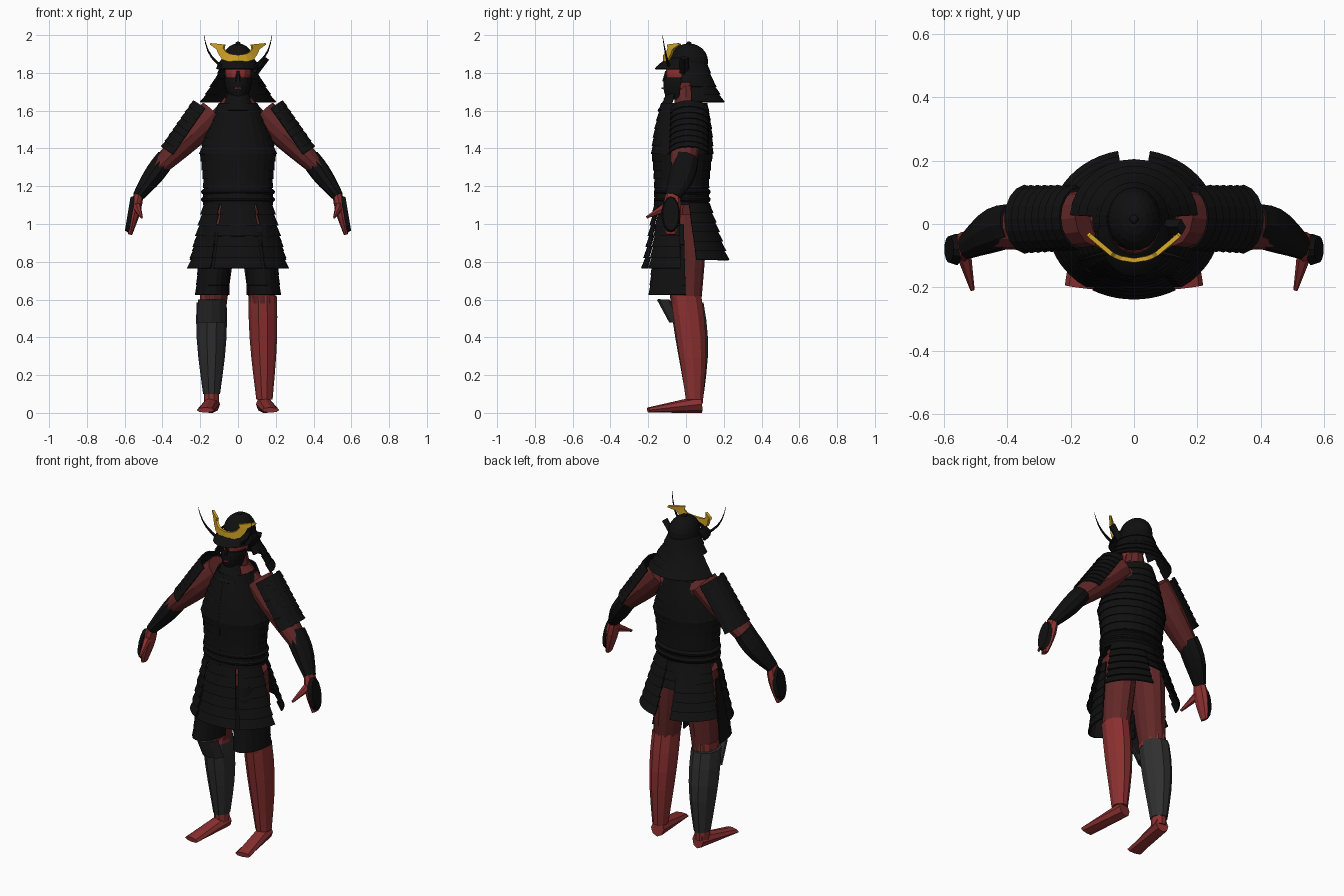
import bpy, bmesh
from math import sin, cos, pi, radians
from mathutils import Vector, Matrix

cube = bpy.data.objects.get("Cube")
if cube:
    bpy.data.objects.remove(cube, do_unlink=True)


def material(name, rgb):
    mat = bpy.data.materials.new(name)
    mat.use_nodes = True
    mat.diffuse_color = (*rgb, 1)
    node = mat.node_tree.nodes["Principled BSDF"]
    node.inputs["Base Color"].default_value = (*rgb, 1)
    node.inputs["Roughness"].default_value = .8
    return mat


BLACK = material("black_lacquer", (.005, .005, .005))
GREY = material("dark_grey", (.03, .03, .03))
RED = material("bright_red", (.26, .03, .03))
DARK = material("dark_red", (.12, .02, .02))
GOLD = material("gold", (.7, .4, .02))


def finish(name, bm, mat, thickness=0, side=1):
    """Mirror if needed, tidy normals and make the object."""
    if side < 0:
        bmesh.ops.scale(bm, vec=(-1, 1, 1), verts=bm.verts)
    bmesh.ops.recalc_face_normals(bm, faces=bm.faces)
    mesh = bpy.data.meshes.new(name)
    bm.to_mesh(mesh)
    bm.free()
    mesh.materials.append(mat)
    obj = bpy.data.objects.new(name, mesh)
    bpy.context.collection.objects.link(obj)
    if thickness:
        solid = obj.modifiers.new("thickness", 'SOLIDIFY')
        solid.thickness = thickness
        solid.offset = 0


def loft(name, start, end, start_size, end_size, mat, sides=10, arc=None, aim=False,
         swell=0, bend=(0, 0, 0), rows=0, flare=.025, side=1):
    """Skin ellipses from start to end. An arc leaves an open plate; rows
    makes overlapping lamellar bands, each wider at its lower edge."""
    start, end, bend = Vector(start), Vector(end), Vector(bend)
    start_size, end_size = Vector(start_size), Vector(end_size)
    axis = (end - start).normalized() if aim else Vector((0, 0, -1))
    depth = Vector((0, 0, 1)) if abs(axis.y) > .8 else Vector((0, 1, 0))
    depth = (depth - axis * depth.dot(axis)).normalized()
    width = axis.cross(depth)

    if rows:
        stations = [((k + e) / rows, 1 + (2 * e - 1) * flare) for k in range(rows) for e in (0, 1)]
    else:
        steps = 5 if swell or bend.length else 1
        stations = [(k / steps, 1) for k in range(steps + 1)]
    first, last = arc or (0, 360)
    count = sides + 1 if arc else sides

    bm = bmesh.new()
    rings = []
    for t, grow in stations:
        hump = sin(pi * t)
        centre = start.lerp(end, t) + bend * hump
        size = start_size.lerp(end_size, t) * grow * (1 + swell * hump)
        ring = []
        for k in range(count):
            a = radians(first + (last - first) * k / sides)
            ring.append(bm.verts.new(centre + width * size.x * cos(a) + depth * size.y * sin(a)))
        rings.append(ring)
    for upper, lower in zip(rings, rings[1:]):
        for i in range(sides):
            j = (i + 1) % count
            bm.faces.new((upper[i], upper[j], lower[j], lower[i]))
    if not arc:
        bm.faces.new(rings[0])
        bm.faces.new(rings[-1])
    finish(name, bm, mat, .008 if arc else 0, side)


def pair(name, *args, **options):
    for side, label in ((1, "left_"), (-1, "right_")):
        loft(label + name, *args, side=side, **options)


def ball(name, centre, size, mat):
    bm = bmesh.new()
    place = Matrix.Translation(centre) @ Matrix.Diagonal((*size, 1))
    bmesh.ops.create_uvsphere(bm, u_segments=20, v_segments=12, radius=1, matrix=place)
    finish(name, bm, mat)


# Body under the armour
loft("neck", (0, 0, 1.73), (0, 0, 1.64), (.05, .055), (.07, .065), DARK)
loft("shoulders", (0, 0, 1.67), (0, .02, 1.56), (.07, .06), (.17, .09), DARK, sides=14)
loft("trunk", (0, .02, 1.56), (0, -.02, 1.05), (.17, .09), (.15, .12), DARK, sides=14)
pair("upper_arm", (.13, .02, 1.585), (.43, -.02, 1.29), (.08, .09), (.045, .06), DARK,
     sides=12, aim=True, swell=.1)
pair("thigh", (.09, -.01, 1.05), (.13, 0, .58), (.09, .12), (.07, .08), DARK,
     sides=12, swell=.05)

# Cuirass, throat plate and belts
loft("upper_cuirass", (0, -.01, 1.64), (0, -.02, 1.37), (.1, .12), (.2, .16), BLACK,
     sides=24, arc=(-90, 270), rows=6, swell=.06, flare=.015)
loft("lower_cuirass", (0, -.02, 1.38), (0, -.025, 1.1), (.2, .16), (.18, .14), BLACK,
     sides=24, arc=(-90, 270), rows=6, swell=-.04, flare=.015)
loft("throat_plate", (0, -.02, 1.69), (0, -.02, 1.6), (.06, .08), (.1, .125), BLACK,
     arc=(-150, -30), rows=3)
for label, height in (("upper", 1.15), ("lower", 1.11)):
    loft(label + "_belt", (0, -.02, height + .04), (0, -.02, height), (.175, .135),
         (.175, .135), BLACK, sides=24, swell=.12)

# Skirt of hanging panels around the waist
waist, waist_size = (0, -.02, 1.11), (.18, .145)
hem, hem_size = (0, -.005, .765), (.262, .224)
loft("front_skirt_panel", waist, hem, waist_size, hem_size, BLACK, arc=(-119, -61), rows=6)
pair("side_skirt_panel", waist, hem, waist_size, hem_size, BLACK, arc=(-57, -6), rows=6)
pair("back_skirt_panel", waist, (0, 0, .81), waist_size, (.255, .226), BLACK,
     arc=(14, 79), rows=6)
loft("rear_tail_panel", waist, (0, -.01, .96), waist_size, (.2, .17), BLACK,
     sides=4, arc=(74, 106), rows=3)
pair("thigh_apron", (.11, -.03, 1), (.137, -.025, .625), (.08, .13), (.087, .17), BLACK,
     arc=(-172, 8), rows=7, flare=.012)

# Shoulder guards and bracers
pair("shoulder_guard", (.165, .02, 1.605), (.335, .015, 1.36), (.085, .1), (.085, .104), BLACK,
     sides=8, arc=(-82, 82), aim=True, rows=8)
pair("bracer", (.38, 0, 1.35), (.53, -.07, 1.145), (.052, .068), (.03, .042), BLACK,
     aim=True, swell=.25, bend=(0, .01, 0))

# Hands with an oval guard on the back
pair("hand", (.525, -.07, 1.16), (.572, -.08, .945), (.025, .037), (.012, .027), RED,
     sides=8, aim=True, swell=.5)
pair("thumb", (.54, -.085, 1.1), (.51, -.208, 1.035), (.025, .028), (.007, .007), RED,
     sides=6, aim=True)
pair("hand_guard", (.56, -.08, 1.05), (.584, -.08, 1.054), (.1, .05), (.09, .042), BLACK,
     sides=14, aim=True)

# Lower legs, one bare and one wearing a greave, and feet
loft("left_shin", (.13, 0, .62), (.14, .045, .07), (.075, .085), (.043, .048), RED,
     swell=.18, bend=(0, .01, 0))
loft("right_knee", (.13, 0, .63), (.13, 0, .56), (.072, .083), (.07, .082), RED, side=-1)
loft("right_greave", (.14, .005, .585), (.14, .045, .1), (.08, .092), (.045, .052), GREY,
     swell=.2, bend=(0, .01, 0), side=-1)
loft("right_ankle", (.14, .045, .12), (.14, .045, .05), (.04, .046), (.04, .046), RED, side=-1)
loft("right_knee_plate", (.14, -.03, .6), (.14, .01, .48), (.08, .12), (.083, .095), GREY,
     sides=4, arc=(-150, -30), side=-1)
pair("foot", (.135, .08, .046), (.172, -.2, .015), (.04, .046), (.047, .014), RED,
     sides=8, aim=True)

# Head and face mask
loft("head", (0, -.01, 1.88), (0, -.03, 1.67), (.06, .075), (.03, .045), RED,
     sides=12, swell=.45)
loft("face_mask", (0, -.025, 1.775), (0, -.035, 1.66), (.07, .087), (.04, .065), BLACK,
     arc=(-180, 0), swell=.12)
loft("mouth", (0, -.035, 1.722), (0, -.035, 1.714), (.03, .09), (.03, .09), RED,
     sides=4, arc=(-130, -50))
loft("nose", (0, -.1, 1.81), (0, -.11, 1.755), (.008, .012), (.016, .018), BLACK, sides=6)

# Helmet with brim, neck guard and side flap
ball("helmet_bowl", (0, .015, 1.86), (.084, .102, .096), BLACK)
ball("helmet_finial", (0, .015, 1.956), (.014, .014, .01), BLACK)
loft("helmet_brim", (0, 0, 1.875), (0, -.015, 1.82), (.08, .095), (.112, .148), BLACK,
     sides=12, arc=(-180, 0), swell=.05)
loft("upper_neck_guard", (0, .01, 1.85), (0, .015, 1.75), (.084, .1), (.125, .128), BLACK,
     sides=16, arc=(-18, 198), rows=2)
loft("lower_neck_guard", (0, .015, 1.77), (0, .015, 1.645), (.12, .12), (.195, .182), BLACK,
     sides=14, arc=(4, 176), rows=3)
loft("left_helmet_flap", (.09, -.01, 1.8), (.15, -.01, 1.88), (.018, .025), (.018, .025), BLACK,
     sides=4, aim=True)

# Curved gold crest: lower and upper edge points, mirrored from horn to horn
half = [((0, 1.86), (0, 1.895)), ((.05, 1.86), (.04, 1.9)), ((.08, 1.87), (.06, 1.91)),
        ((.1, 1.9), (.075, 1.93)), ((.11, 1.925), (.07, 1.95)), ((.145, 1.95), (.14, 1.957))]
strip = [[(-x, z) for x, z in edge] for edge in half[:0:-1]] + half
bm = bmesh.new()
columns = [[bm.verts.new((x, -.115 + 4 * x * x, z)) for x, z in edge] for edge in strip]
for a, b in zip(columns, columns[1:]):
    bm.faces.new((a[0], b[0], b[1], a[1]))
finish("gold_crest", bm, GOLD, thickness=.014)

# Slender helmet horns
pair("horn", (.08, -.09, 1.83), (.18, -.125, 2), (.009, .009), (.001, .001), BLACK,
     sides=6, aim=True, bend=(.02, 0, -.015))
